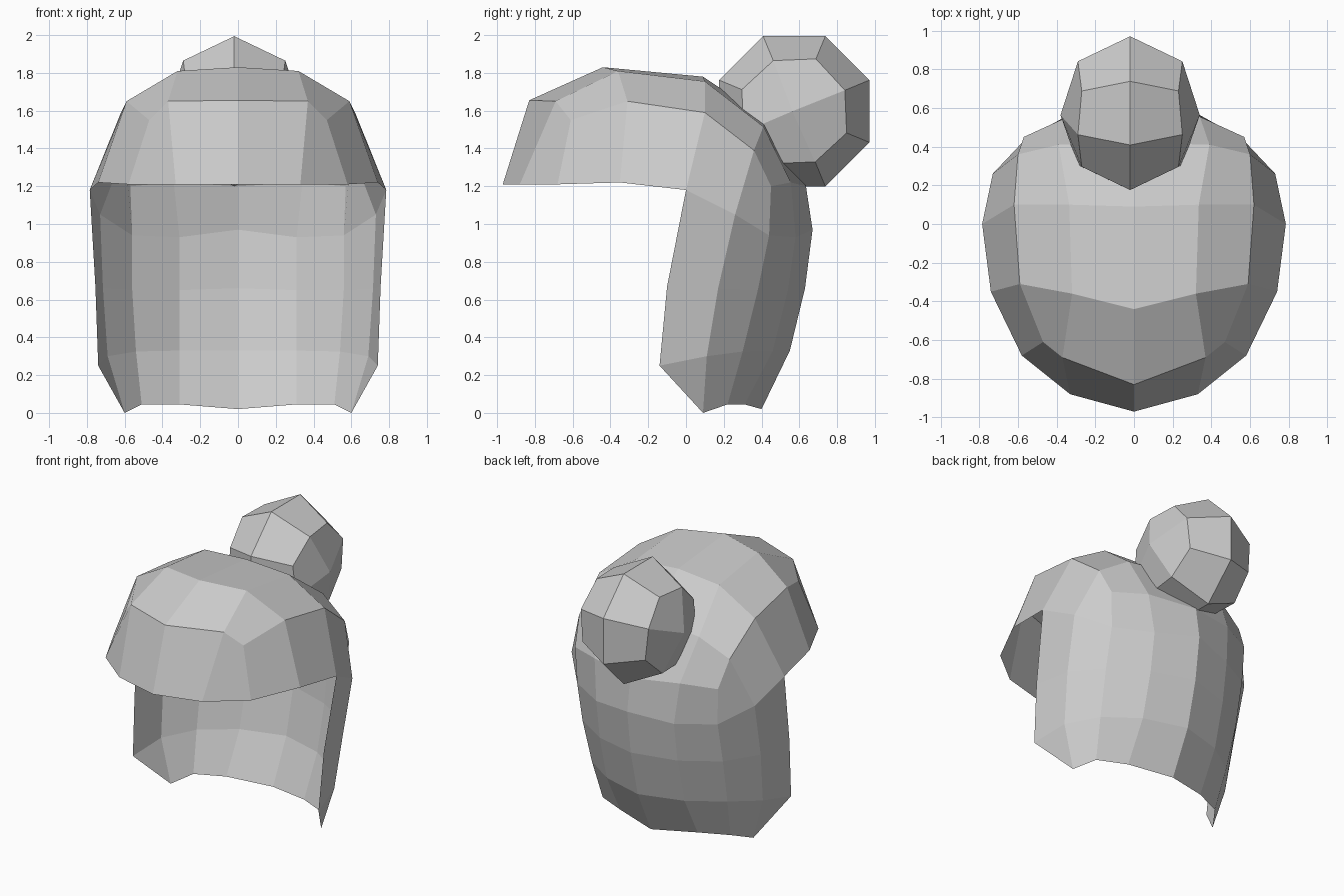
import bpy, bmesh
from math import cos, sin, radians

if "Cube" in bpy.data.objects:
    bpy.data.objects.remove(bpy.data.objects["Cube"])


def build(name, strips, centre_x=0.0, centre=(0, 0, 0)):
    """Join pairs of point rows with quads on the +x half, then mirror."""
    bm = bmesh.new()
    verts = {}

    def vert(p):
        if p not in verts:
            verts[p] = bm.verts.new(p)
        return verts[p]

    for upper, lower in strips:
        for i in range(len(upper) - 1):
            loop = [upper[i], lower[i], lower[i + 1], upper[i + 1]]
            bm.faces.new([vert(p) for p in dict.fromkeys(loop)])
    bmesh.ops.recalc_face_normals(bm, faces=bm.faces)
    # Make the shell face outwards
    if sum(f.normal.dot(f.calc_center_median() - type(f.normal)(centre)) for f in bm.faces) < 0:
        bmesh.ops.reverse_faces(bm, faces=bm.faces)
    mesh = bpy.data.meshes.new(name)
    bm.to_mesh(mesh)
    bm.free()
    obj = bpy.data.objects.new(name, mesh)
    obj.location.x = centre_x
    bpy.context.collection.objects.link(obj)
    mod = obj.modifiers.new("mirror", 'MIRROR')
    mod.use_clip = True
    return obj


# Crown rows, front to back, each from the centre line outwards
front = [(0, -.83, 1.655), (.37, -.69, 1.65), (.47, -.61, 1.55)]
top_a = [(0, -.44, 1.83), (.32, -.36, 1.81), (.59, -.31, 1.65)]
top_b = [(0, .09, 1.78), (.335, .10, 1.755), (.62, .10, 1.59)]
back_a = [(0, .42, 1.56), (.39, .41, 1.515), (.60, .36, 1.39)]
back_b = [(0, .635, 1.20), (.34, .555, 1.22), (.57, .45, 1.20)]

# Rim of the fringe, front centre round to the side
rim = [(0, -.97, 1.21), (.33, -.88, 1.21), (.58, -.68, 1.21),
       (.74, -.35, 1.22), (.785, 0, 1.18)]

# Long back curtain rows, top to bottom
nape = [(0, .67, .97), (.31, .58, .93), (.56, .44, .94), (.73, .26, 1.05), rim[4]]
middle = [(0, .63, .66), (.31, .54, .65), (.56, .38, .65), (.715, .17, .66), (.755, -.10, .67)]
low = [(0, .55, .33), (.31, .46, .33), (.54, .30, .325), (.69, .11, .30), (.74, -.14, .25)]
hem = [(0, .40, .02), (.31, .31, .045), (.51, .22, .045), (.60, .09, 0), low[4]]

crown = [front, top_a, top_b, back_a, back_b, nape[:3]]
curtain = [nape, middle, low, hem]
side_top = front + [top_a[2], top_b[2], back_a[2], back_b[2]]
side_rim = rim + [nape[3], nape[2]]
strips = list(zip(crown, crown[1:])) + list(zip(curtain, curtain[1:])) + [(side_top, side_rim)]
build("hair_shell", strips, centre=(0, -.1, 1.0))


# Bun: a low-poly ball with octagonal rings and a four-quad cap on each side
CY, CZ = .573, 1.597


def ring(specs):
    pts = []
    for i in range(8):
        x, r = specs[i % 2]
        a = radians(22.5 + 45 * i)
        pts.append((x, CY + r * cos(a), CZ + r * sin(a)))
    return pts


outer = ring([(0, .43), (0, .43)])
inner = ring([(.27, .29), (.25, .30)])
pole = (.36, CY - .01, CZ)
bun = [(outer + outer[:1], inner + inner[:1])]
for k in range(0, 8, 2):
    bun.append(([pole, inner[(k + 2) % 8]], [inner[k], inner[k + 1]]))
build("hair_bun", bun, centre_x=-.02, centre=(0, CY, CZ))
